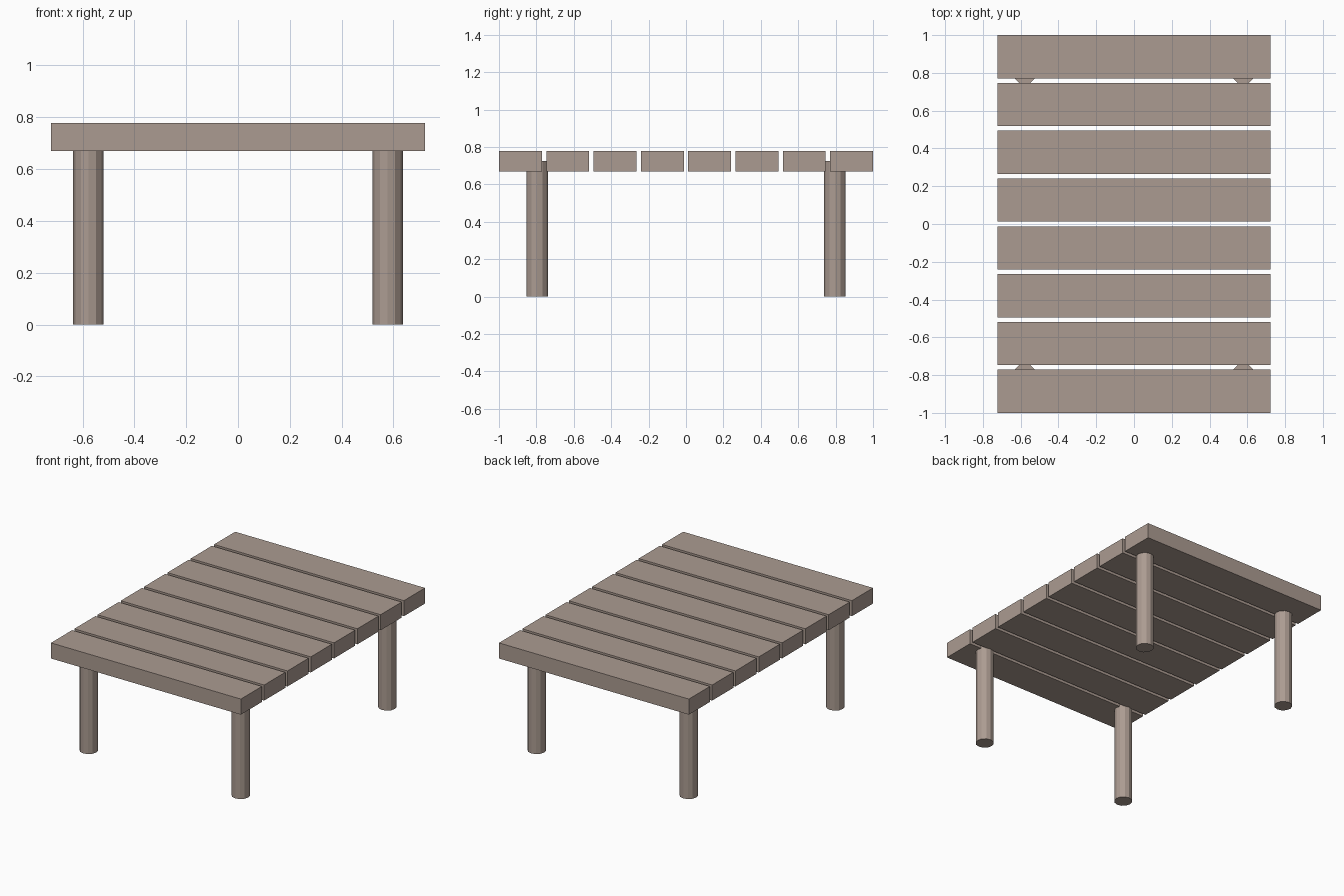
import bpy

if "Cube" in bpy.data.objects:
    bpy.data.objects.remove(bpy.data.objects["Cube"])

wood = bpy.data.materials.new("weathered_wood")
wood.diffuse_color = (0.41, 0.33, 0.285, 1)
wood.use_nodes = True
wood.node_tree.nodes["Principled BSDF"].inputs["Base Color"].default_value = wood.diffuse_color

# Planks of the deck, laid side by side along y
COUNT, WIDTH, LENGTH = 8, 0.229, 1.444
BOTTOM, TOP = 0.67, 0.777
pitch = (2 - WIDTH) / (COUNT - 1)
for i in range(COUNT):
    y = -1 + WIDTH / 2 + i * pitch
    bpy.ops.mesh.primitive_cube_add(size=1, location=(0, y, (BOTTOM + TOP) / 2))
    plank = bpy.context.object
    plank.name = f"plank_{i + 1}"
    plank.scale = (LENGTH, WIDTH, TOP - BOTTOM)
    plank.data.materials.append(wood)

# Round legs, sunk halfway into the planks
LEG_TOP = 0.725
for side, x in (("left", -0.578), ("right", 0.578)):
    for end, y in (("front", -0.796), ("back", 0.796)):
        bpy.ops.mesh.primitive_cylinder_add(
            vertices=12, radius=0.058, depth=LEG_TOP, location=(x, y, LEG_TOP / 2))
        leg = bpy.context.object
        leg.name = f"{end}_{side}_leg"
        leg.data.materials.append(wood)
